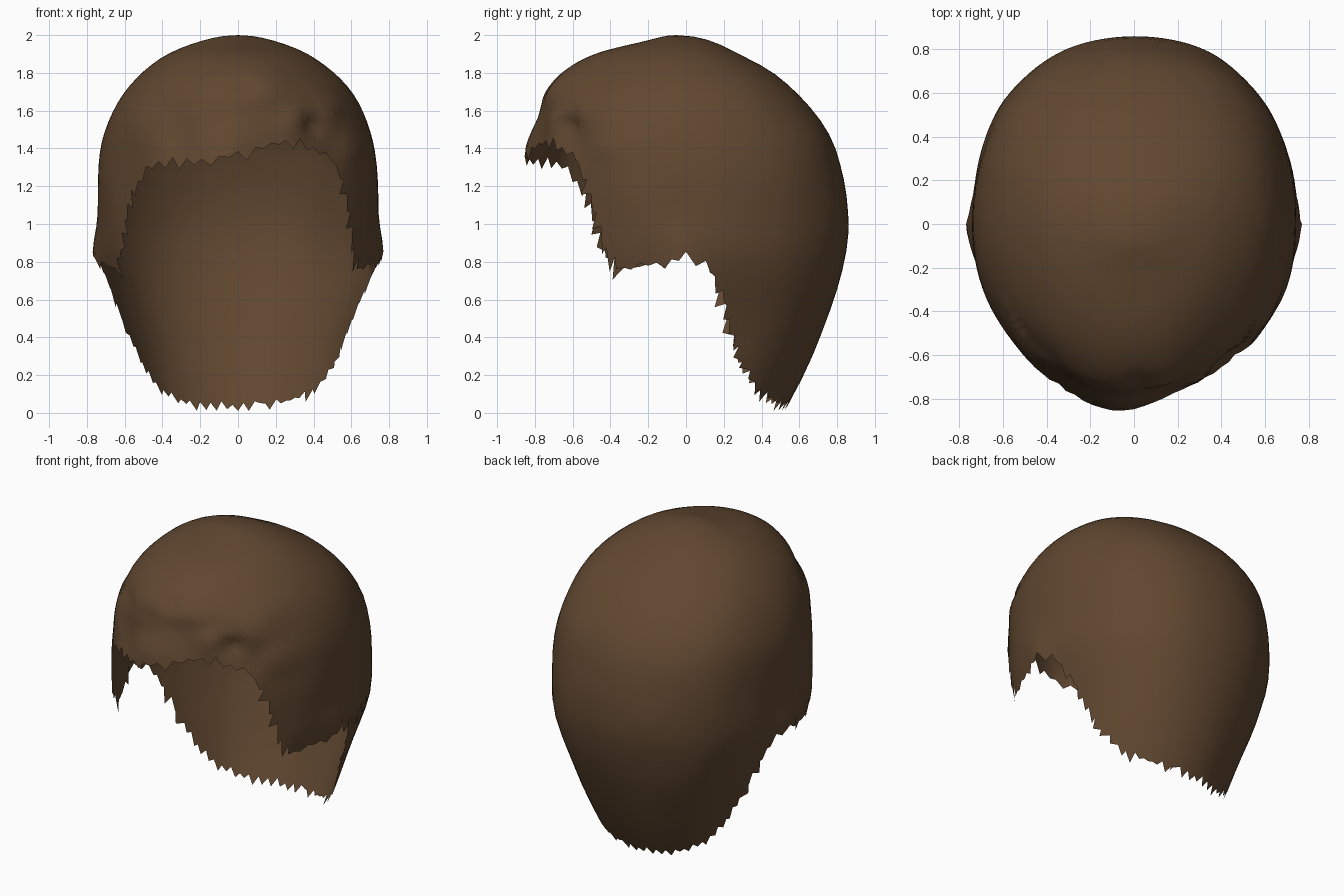
import bpy, bmesh, math, random
from mathutils import Vector, noise

if "Cube" in bpy.data.objects:
    bpy.data.objects.remove(bpy.data.objects["Cube"])

random.seed(11)

# Shell profile: height, front reach, back reach, half width
PROFILE = [
    (2.00, .05, -.05, 0), (1.97, .21, .13, .19), (1.90, .48, .28, .37),
    (1.80, .65, .46, .51), (1.70, .73, .58, .60), (1.60, .75, .67, .66),
    (1.50, .77, .74, .70), (1.40, .79, .79, .725), (1.20, .80, .84, .745),
    (1.00, .79, .86, .745), (.84, .78, .845, .735), (.65, .78, .80, .68),
    (.40, .78, .71, .60), (.25, .78, .645, .56), (.10, .78, .57, .52),
    (0.0, .78, .51, .48)]
# Hairline: angle from the front in degrees, height (mirrored)
HAIRLINE = [(0, 1.38), (14, 1.385), (27, 1.39), (40, 1.34), (49, 1.2), (53, 1.05),
            (57, .87), (65, .76), (82, .81), (90, .84), (97, .81), (104, .65),
            (109, .45), (117, .27), (132, .12), (150, .06), (180, .05)]
# Locks and dents on the fringe: x, z, radius, push outwards
LOCKS = [(.40, 1.52, .06, -.05), (.47, 1.62, .09, .025), (.30, 1.55, .09, .03),
         (-.12, 1.72, .12, .015), (.15, 1.70, .11, .02), (-.45, 1.50, .12, .02),
         (-.30, 1.42, .08, -.02), (.02, 1.73, .04, -.02), (.60, 1.42, .08, .02),
         (-.08, 1.52, .16, .03), (-.25, 1.62, .10, .02), (.50, 1.42, .07, -.025)]


def section(z):
    """Smoothly interpolated front, back and width at a height."""
    q = math.sqrt(max(0, 2 - z))
    ks = [math.sqrt(2 - r[0]) for r in PROFILE]
    n = len(ks)
    i = max(0, min(n - 2, sum(k <= q for k in ks) - 1))
    h = ks[i + 1] - ks[i]
    t = (q - ks[i]) / h

    def slope(j, c):
        a, b = max(0, j - 1), min(n - 1, j + 1)
        return (PROFILE[b][c] - PROFILE[a][c]) / (ks[b] - ks[a]) * h
    out = []
    for c in (1, 2, 3):
        p0, p1 = PROFILE[i][c], PROFILE[i + 1][c]
        out.append((2*t**3 - 3*t*t + 1) * p0 + (t**3 - 2*t*t + t) * slope(i, c)
                   + (3*t*t - 2*t**3) * p1 + (t**3 - t*t) * slope(i + 1, c))
    return out


def resample(points, step):
    """Walk along the hairline at an even spacing."""
    res = []
    for (a0, z0), (a1, z1) in zip(points, points[1:]):
        length = math.hypot(math.radians(a1 - a0) * .75, z1 - z0)
        n = max(1, round(length / step))
        res += [(a0 + (a1 - a0) * k / n, z0 + (z1 - z0) * k / n) for k in range(n)]
    return res


def shell_point(angle, z, u):
    f, b, w = section(z)
    cy = -.05 * max(0, (z - 1.5) / .5)
    p = math.radians(angle)
    s, c = math.sin(p), math.cos(p)
    # the back is a little squarer than an ellipse: scale the radius
    corner = (2 * s * c)**2
    k = 1 + (.035 * min(1, max(0, z / .6)) if c < 0 else -.015 * (z > 1.6)) * corner
    x = w * s * k
    y = cy - (f + cy) * c * k if c > 0 else cy - (b - cy) * c * k
    v = Vector((x, y, z))
    out = Vector((s, -c, 0))
    push = .01 * noise.noise(v * 3) * min(1, 2 * u)
    if y < -.1:
        for lx, lz, r, amount in LOCKS:
            push += amount * math.exp(-((x - lx)**2 + (z - lz)**2) / r**2)
    # fringe and ear edges flare outwards
    spread = 24 if angle < -10 else 20
    push += .055 * max(0, (u - .82) / .18) * math.exp(-((angle + 10) / spread)**2)
    push += .03 * max(0, (u - .9) / .1) * math.exp(-((abs(angle) - 88) / 9)**2)
    return v + out * push


half = resample(HAIRLINE, .042)
columns = half + [(180, .05)] + [(-a, z) for a, z in reversed(half[1:])]
ROWS = 26
bm = bmesh.new()
crown = bm.verts.new((0, -.05, 2))
grid = []
for k, (a, ze) in enumerate(columns):
    # fringe hangs lower on the left
    if abs(a) < 60:
        ze += .05 * math.sin(math.radians(a * 3))
    # ragged tips of uneven length along the hairline
    side = 48 < abs(a) < 75 or 100 < abs(a) < 128
    longest = .1 if 55 < abs(a) < 75 else .06
    tip = longest * random.random()
    dz, da = random.uniform(-.01, .015), 0
    if k % 2:
        dz = -tip
        if side:
            da = -math.copysign(4 * random.random(), a)
    col = []
    for r in range(1, ROWS + 1):
        u = r / ROWS
        z = 2 - (2 - ze) * u**1.7
        angle = a
        if r == ROWS:
            z, angle = max(.01, z + dz), a + da
        col.append(bm.verts.new(shell_point(angle, z, u)))
    grid.append(col)

for k, col in enumerate(grid):
    nxt = grid[(k + 1) % len(grid)]
    bm.faces.new((crown, col[0], nxt[0]))
    for r in range(ROWS - 1):
        bm.faces.new((col[r], col[r + 1], nxt[r + 1], nxt[r]))
bmesh.ops.recalc_face_normals(bm, faces=bm.faces)
if sum(f.normal.dot(f.calc_center_median() - Vector((0, 0, 1))) for f in bm.faces) < 0:
    bmesh.ops.reverse_faces(bm, faces=bm.faces)

# Hair shell object
mesh = bpy.data.meshes.new("hair")
bm.to_mesh(mesh)
bm.free()
for poly in mesh.polygons:
    poly.use_smooth = True
hair = bpy.data.objects.new("hair", mesh)
bpy.context.collection.objects.link(hair)
brown = bpy.data.materials.new("dark brown")
brown.diffuse_color = (.118, .064, .03, 1)
brown.use_nodes = True
brown.node_tree.nodes["Principled BSDF"].inputs["Base Color"].default_value = brown.diffuse_color
mesh.materials.append(brown)
